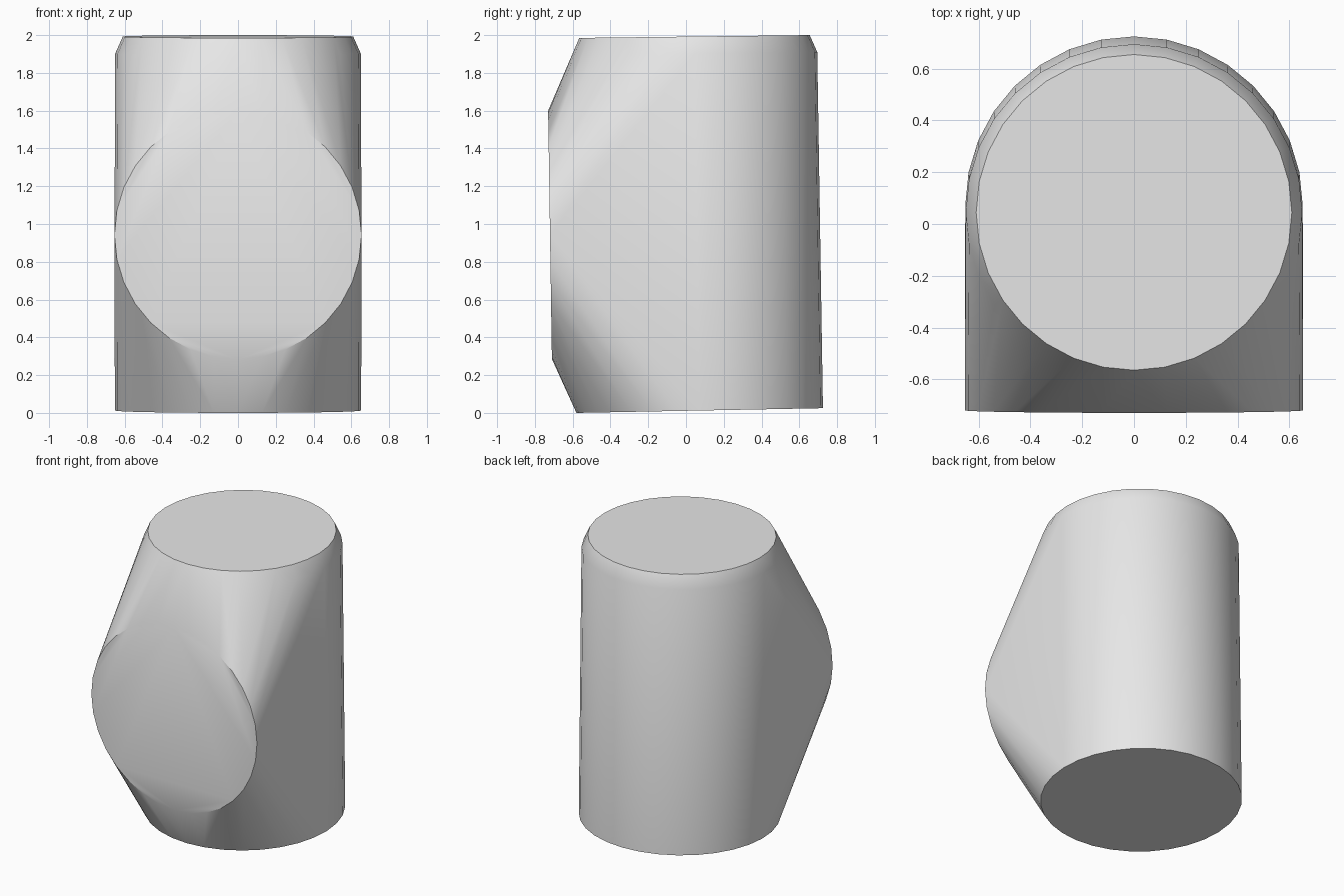
import bpy
import bmesh
from math import sin, cos, pi, radians
from mathutils import Vector

cube = bpy.data.objects.get("Cube")
if cube:
    bpy.data.objects.remove(cube, do_unlink=True)

SIDES = 32

# One plain grey material
grey = bpy.data.materials.new("light_grey")
grey.use_nodes = True
colour = (0.8, 0.8, 0.8, 1.0)
grey.diffuse_color = colour
grey.node_tree.nodes["Principled BSDF"].inputs["Base Color"].default_value = colour


def add_ring(bm, start, end, radius):
    """Ring whose diameter runs from start to end in the y-z plane."""
    a, b = Vector((0, *start)), Vector((0, *end))
    centre, half = (a + b) / 2, (b - a) / 2
    for i in range(SIDES):
        t = 2 * pi * i / SIDES
        bm.verts.new(centre + half * cos(t) + Vector((radius * sin(t), 0, 0)))


bm = bmesh.new()
# Bottom opening, top shoulder, top opening and front opening
add_ring(bm, (-0.58, 0.0), (0.725, 0.025), 0.652)
add_ring(bm, (-0.60, 1.895), (0.695, 1.91), 0.65)
add_ring(bm, (-0.565, 1.985), (0.655, 2.0), 0.61)
add_ring(bm, (-0.71, 0.285), (-0.73, 1.6), 0.654)

# Wrap the openings in one taut body
hull = bmesh.ops.convex_hull(bm, input=bm.verts)
inside = {v for v in hull["geom_interior"] + hull["geom_unused"]
          if isinstance(v, bmesh.types.BMVert)}
bmesh.ops.delete(bm, geom=list(inside), context="VERTS")
bmesh.ops.recalc_face_normals(bm, faces=bm.faces)

mesh = bpy.data.meshes.new("pipe_joint_body")
bm.to_mesh(mesh)
bm.free()
mesh.materials.append(grey)
body = bpy.data.objects.new("pipe_joint_body", mesh)
bpy.context.collection.objects.link(body)

# Smooth walls with crisp rims
bpy.ops.object.select_all(action="DESELECT")
body.select_set(True)
bpy.context.view_layer.objects.active = body
bpy.ops.object.shade_smooth_by_angle(angle=radians(30))
